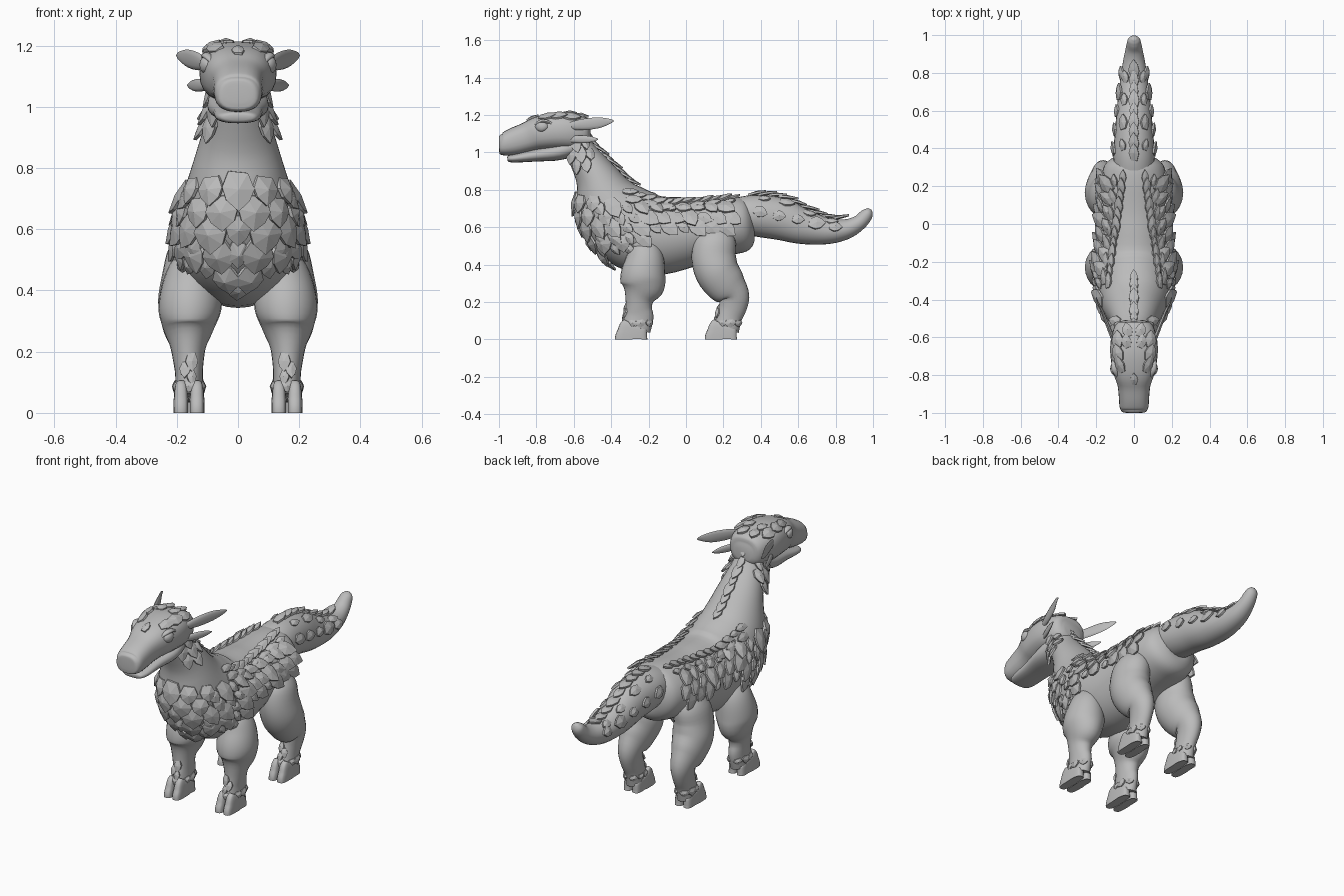
import bpy, bmesh, math, random
from mathutils import Vector
from mathutils.bvhtree import BVHTree

random.seed(4)
cube = bpy.data.objects.get("Cube")
if cube:
    bpy.data.objects.remove(cube)

grey = bpy.data.materials.new("stone grey")
grey.use_nodes = True
grey.diffuse_color = (0.5, 0.5, 0.5, 1)
grey.node_tree.nodes["Principled BSDF"].inputs["Base Color"].default_value = grey.diffuse_color


def finish(name, bm, mirror, smooth):
    """Turn a bmesh into a named object, mirrored across x if asked."""
    bmesh.ops.recalc_face_normals(bm, faces=bm.faces)
    tree = BVHTree.FromBMesh(bm)
    mesh = bpy.data.meshes.new(name)
    bm.to_mesh(mesh)
    bm.free()
    mesh.materials.append(grey)
    obj = bpy.data.objects.new(name, mesh)
    bpy.context.collection.objects.link(obj)
    if smooth:
        bpy.ops.object.select_all(action='DESELECT')
        obj.select_set(True)
        bpy.context.view_layer.objects.active = obj
        bpy.ops.object.shade_smooth_by_angle(angle=math.radians(50))
    if mirror:
        obj.modifiers.new("Mirror", 'MIRROR').use_mirror_merge = False
    return tree


def catmull(p, i, t):
    a, b, c, d = (p[max(0, min(len(p) - 1, i + k))] for k in (-1, 0, 1, 2))
    return [0.5 * (2 * q + (r - o) * t + (2 * o - 5 * q + 4 * r - s) * t * t
                   + (3 * q - o - 3 * r + s) * t ** 3) for o, q, r, s in zip(a, b, c, d)]


def loft(name, rings, mirror=False, sides=24, steps=4, power=1.0):
    """Skin smooth rings of (x, y, z, half width, half depth) along a path."""
    path = [catmull(rings, i, k / steps) for i in range(len(rings) - 1) for k in range(steps)]
    path.append(list(rings[-1]))
    bm = bmesh.new()
    loops = []
    for i, ring in enumerate(path):
        ahead = Vector(path[min(i + 1, len(path) - 1)][:3])
        along = (ahead - Vector(path[max(i - 1, 0)][:3])).normalized()
        up = Vector((1, 0, 0)).cross(along).normalized()
        loop = []
        for k in range(sides):
            a = math.tau * k / sides
            c, s = (math.copysign(abs(f) ** power, f) for f in (math.cos(a), math.sin(a)))
            co = Vector(ring[:3]) + Vector((c * ring[3], 0, 0)) + up * s * ring[4]
            co.z = max(co.z, 0)
            loop.append(bm.verts.new(co))
        loops.append(loop)
    for a, b in zip(loops, loops[1:]):
        for k in range(sides):
            n = (k + 1) % sides
            bm.faces.new((a[k], a[n], b[n], b[k]))
    bm.faces.new(loops[0])
    bm.faces.new(loops[-1])
    return finish(name, bm, mirror, True)


LEAF = [(-.5, -.3), (-.45, .3), (-.05, .5), (.25, .34), (.5, 0), (.22, -.38), (-.1, -.5)]


def scales(name, tree, spots, flow, length, width, tilt=.25, mirror=True, jitter=.2):
    """Lay faceted leaf plates where rays of (origin, direction) meet a surface."""
    bm = bmesh.new()
    for origin, aim in spots:
        hit, normal, _, _ = tree.ray_cast(Vector(origin), Vector(aim))
        if hit is None:
            continue
        u = Vector(flow)
        if mirror:
            u += Vector((0, random.uniform(-jitter, jitter), random.uniform(-jitter, jitter)))
        u = (u - normal * u.dot(normal)).normalized()
        v = normal.cross(u)
        size = random.uniform(1 - jitter, 1 + jitter)
        l, w = length * size, width * size

        def at(a, b, h):
            return bm.verts.new(hit + u * a * l + v * b * w + normal * (h + tilt * (a + .5) * l))
        top = [at(a, b, .003) for a, b in LEAF]
        base = [at(a, b, -.008) for a, b in LEAF]
        peak = at(-.05, 0, .003 + width * .16)
        for k in range(len(LEAF)):
            n = (k + 1) % len(LEAF)
            bm.faces.new((top[k], top[n], peak))
            bm.faces.new((base[k], base[n], top[n], top[k]))
        bm.faces.new(base)
    finish(name, bm, mirror, False)


def steps(start, stop, gap):
    return [start + gap * k for k in range(int((stop - start) / gap) + 1)]


def side(y, z):
    return (1, y, z), (-1, 0, 0)


def above(x, y):
    return (x, y, 2), (0, 0, -1)


def ahead(x, z):
    return (x, -2, z), (0, 1, 0)


# Neck and trunk, then tail
body = loft("body", [
    (0, -.61, 1.1, .08, .07), (0, -.56, 1.0, .09, .08), (0, -.48, .87, .13, .115),
    (0, -.41, .72, .175, .185), (0, -.3, .605, .2, .22), (0, -.17, .557, .2, .215),
    (0, 0, .572, .187, .19), (0, .12, .593, .18, .165), (0, .24, .608, .175, .155),
    (0, .32, .612, .15, .14), (0, .36, .615, .09, .09), (0, .37, .615, .04, .04)], sides=36)
tail = loft("tail", [
    (0, .26, .665, .1, .09), (0, .36, .663, .11, .11), (0, .5, .645, .1, .113),
    (0, .62, .605, .09, .096), (0, .75, .58, .075, .072), (0, .85, .588, .06, .055),
    (0, .92, .62, .046, .042), (0, .96, .66, .037, .036), (0, .975, .683, .03, .026),
    (0, .982, .698, .012, .01)])

# Head, jaw and face
head = loft("head", [
    (0, -1, 1.044, .035, .03), (0, -.995, 1.044, .062, .05), (0, -.97, 1.044, .076, .062),
    (0, -.92, 1.058, .08, .073), (0, -.85, 1.08, .088, .08), (0, -.78, 1.102, .112, .092),
    (0, -.68, 1.113, .126, .1), (0, -.6, 1.108, .12, .097), (0, -.53, 1.1, .095, .08),
    (0, -.51, 1.1, .05, .04)], power=.8)
loft("lower_jaw", [
    (0, -.955, .965, .035, .01), (0, -.945, .966, .06, .018), (0, -.9, .97, .074, .024),
    (0, -.8, .985, .082, .034), (0, -.68, 1.003, .1, .045), (0, -.58, 1.04, .09, .05)],
    power=.85)
loft("eye", [(.09, -.81, 1.13, .005, .004), (.1, -.795, 1.133, .015, .02),
             (.11, -.775, 1.136, .015, .026), (.112, -.752, 1.138, .012, .02),
             (.11, -.735, 1.138, .004, .004)], mirror=True, sides=12)
loft("upper_eyelid", [(.085, -.815, 1.145, .006, .005), (.1, -.78, 1.165, .016, .01),
                      (.105, -.745, 1.165, .015, .01), (.11, -.71, 1.15, .005, .004)],
     mirror=True, sides=10)
loft("upper_ear_blade", [
    (.1, -.64, 1.14, .01, .015), (.13, -.56, 1.148, .011, .029), (.165, -.47, 1.158, .008, .029),
    (.193, -.41, 1.166, .004, .014), (.2, -.387, 1.168, .002, .003)], mirror=True, sides=12)
loft("lower_ear_blade", [
    (.09, -.65, 1.07, .01, .012), (.125, -.57, 1.07, .01, .021), (.15, -.51, 1.07, .007, .016),
    (.165, -.47, 1.07, .002, .003)], mirror=True, sides=12)

# Legs with cloven hooves and ankle plates
legs = {
    "front": [(.12, -.22, .55, .05, .05), (.14, -.22, .49, .08, .085),
              (.153, -.22, .42, .095, .105), (.157, -.23, .34, .103, .12),
              (.161, -.232, .28, .085, .115), (.163, -.248, .22, .06, .078),
              (.162, -.252, .17, .05, .07), (.16, -.252, .12, .045, .078),
              (.16, -.265, .05, .046, .075)],
    "rear": [(.12, .16, .61, .05, .05), (.14, .16, .54, .085, .105),
             (.153, .148, .45, .095, .118), (.158, .165, .365, .103, .118),
             (.163, .215, .29, .085, .108), (.164, .257, .235, .062, .082),
             (.163, .252, .18, .05, .075), (.16, .232, .12, .045, .068),
             (.16, .215, .05, .046, .068)]}
for end, rings in legs.items():
    leg = loft(end + "_leg", rings, mirror=True)
    x, y = rings[-1][:2]
    toe = y - .028
    for label, dx in (("outer", .026), ("inner", -.026)):
        loft(f"{end}_{label}_hoof", [
            (x + dx, toe + .014, .078, .016, .055), (x + dx, toe + .01, .068, .022, .072),
            (x + dx, toe + .005, .035, .0245, .08), (x + dx, toe, .008, .025, .086),
            (x + dx, toe, 0, .025, .086)],
            mirror=True, sides=20, power=.55)
    cuff = []
    for k in range(7):
        a = math.tau * k / 7
        d = Vector((math.sin(a), -math.cos(a), 0))
        cuff.append((Vector((x, y + .012, .085)) + d * .5, -d))
    scales(end + "_ankle_cuff", leg, cuff, (0, 0, -1), .038, .052, .06)
    shin = [ahead(x - .008, .165), ahead(x + .012, .14), ahead(x - .008, .115)]
    scales(end + "_shin_plates", leg, shin, (0, 0, -1), .055, .036, .15)

# Breastplate of large overlapping plates
breast = [ahead(x, z) for z, columns in (
    (.725, (.085, .15)), (.655, (.05, .125, .175)), (.585, (.085, .16)),
    (.515, (.06, .135, .18)), (.44, (.035,))) for x in columns]
scales("breast_plates", body, breast, (0, 0, -1), .105, .1, .22)
scales("breast_centre_plates", body, [ahead(0, z) for z in (.725, .6, .52, .41)], (0, 0, -1),
       .11, .09, .22, mirror=False)

# Flank and shoulder plates
flank = [side(y + .035 * (i % 2), z) for i, z in enumerate((.7, .645, .595))
         for y in steps(-.46, .28, .075)]
flank += [side(y, z) for z in (.54, .485) for y in steps(-.45, -.2, .075)]
scales("flank_plates", body, flank, (0, .6, -.7), .098, .07, .25, jitter=.3)

# Back and neck ridges
scales("inner_back_ridge", body, [above(.09 - .13 * y, y) for y in steps(-.3, .29, .05)],
       (-.13, 1, 0), .085, .042, .28)
scales("outer_back_ridge", body, [above(.125 - .1 * y, y) for y in steps(-.28, .25, .085)],
       (0, 1, 0), .08, .045, .25)
scales("neck_ridge", body, [above(0, y) for y in steps(-.53, -.27, .035)], (0, .6, -.6),
       .085, .045, .25, mirror=False)
collar = [side(y + dy, z) for y, z in ((-.585, 1.04), (-.56, .985), (-.53, .93))
          for dy in (-.045, 0, .045)]
scales("neck_collar", body, collar[:-1], (0, .1, -1), .085, .055, .3)

# Tail plates
scales("tail_ridge", tail, [above(0, y) for y in steps(.38, .84, .055)], (0, 1, 0),
       .09, .05, .25, mirror=False)
scales("tail_upper_plates", tail, [above(.06 - .04 * (y - .4), y) for y in steps(.42, .8, .12)],
       (.2, 1, 0), .07, .045, .16)
scales("tail_side_plates", tail, [side(y, .685 - .2 * (y - .38)) for y in steps(.4, .8, .1)],
       (0, 1, -.2), .075, .06, .18)

# Head crest and brow plates
crest = [above(x, y) for x, y in ((.04, -.62), (.085, -.61), (.035, -.56), (.085, -.68))]
scales("crest_plates", head, crest, (.2, 1, 0), .085, .06, .14)
scales("brow_plates", head, [above(.075, -.74)], (.3, 1, 0), .085, .045, .1)
scales("forehead_plate", head, [above(0, -.82)], (0, 1, 0), .075, .045, .06, mirror=False)
